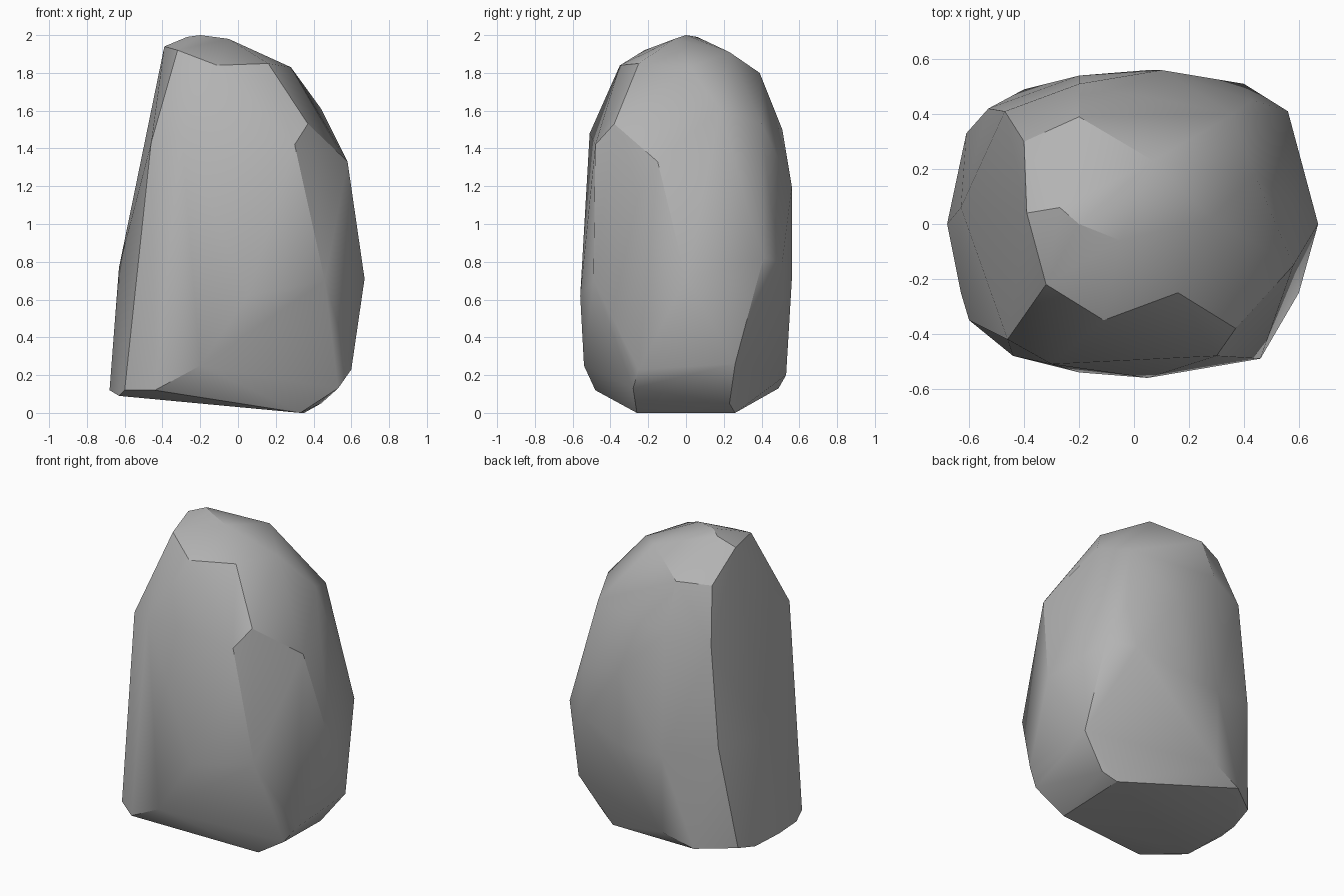
import bpy
import bmesh
import math

# Remove the default object
default_cube = bpy.data.objects.get("Cube")
if default_cube:
    bpy.data.objects.remove(default_cube, do_unlink=True)


def make_material(name, grey):
    material = bpy.data.materials.new(name)
    material.use_nodes = True
    colour = (grey, grey, grey, 1)
    material.diffuse_color = colour
    shader = next(n for n in material.node_tree.nodes if n.type == "BSDF_PRINCIPLED")
    shader.inputs["Base Color"].default_value = colour
    shader.inputs["Roughness"].default_value = 0.9
    return material


def chiselled_stone(name, corner_groups, material, sharp_angle):
    """Wrap a tight convex skin around the chiselled corners."""
    bm = bmesh.new()
    for group in corner_groups:
        for corner in group:
            bm.verts.new(corner)
    result = bmesh.ops.convex_hull(bm, input=bm.verts[:], use_existing_faces=False)
    # Drop corners that ended up inside the skin
    loose = [v for v in bm.verts if not v.link_faces]
    bmesh.ops.delete(bm, geom=loose, context="VERTS")
    # Merge nearly flat triangles into broad facets
    bmesh.ops.dissolve_limit(bm, angle_limit=math.radians(2),
                             verts=bm.verts[:], edges=bm.edges[:])
    bmesh.ops.recalc_face_normals(bm, faces=bm.faces[:])
    mesh = bpy.data.meshes.new(name)
    bm.to_mesh(mesh)
    bm.free()
    mesh.materials.append(material)
    stone = bpy.data.objects.new(name, mesh)
    bpy.context.collection.objects.link(stone)
    bpy.ops.object.select_all(action="DESELECT")
    stone.select_set(True)
    bpy.context.view_layer.objects.active = stone
    bpy.ops.object.shade_smooth_by_angle(angle=math.radians(sharp_angle))
    return stone


# Crown: the tilted cap of the boulder
crown = [
    (-.39, .04, 1.94), (-.27, .06, 1.99), (-.2, 0, 2), (-.05, -.06, 1.98),
    (-.32, -.22, 1.92), (-.11, -.35, 1.84), (.16, -.25, 1.85),
    (.28, .02, 1.83), (.07, .23, 1.91), (-.2, .39, 1.8), (-.4, .3, 1.79),
]

# Shoulder: where the cap turns down into the sides
shoulder = [
    (.37, -.38, 1.53), (.3, -.48, 1.42), (-.3, -.51, 1.48), (-.46, -.42, 1.43),
    (-.47, .41, 1.45), (-.2, .51, 1.5), (.36, .4, 1.53), (.44, .18, 1.61),
    (.58, -.15, 1.33),
]

# Waist: the widest belt
waist = [
    (.67, 0, .71), (.46, -.49, .7), (.05, -.56, .62), (.56, .41, .82),
    (.43, .45, 1.1), (.4, .51, .8), (.1, .56, 1.2), (.05, .56, .7),
    (-.2, .54, .7), (-.53, .42, .8), (-.63, .06, .77),
]

# Foot: the lower corners
foot = [
    (.6, -.25, .23), (.6, .26, .26), (.53, -.28, .13), (-.2, -.54, .25),
    (-.44, -.48, .12), (-.6, -.35, .12), (-.68, 0, .12), (-.61, .33, .13),
    (-.2, .53, .2), (-.4, .49, .13),
]

# Base: the slanted underside
base = [(.33, -.26, 0), (.35, .26, 0), (.44, .23, .05), (-.63, -.25, .09), (-.63, .18, .09)]

stone_grey = make_material("stone grey", .45)
chiselled_stone("boulder", [crown, shoulder, waist, foot, base], stone_grey, 30)
